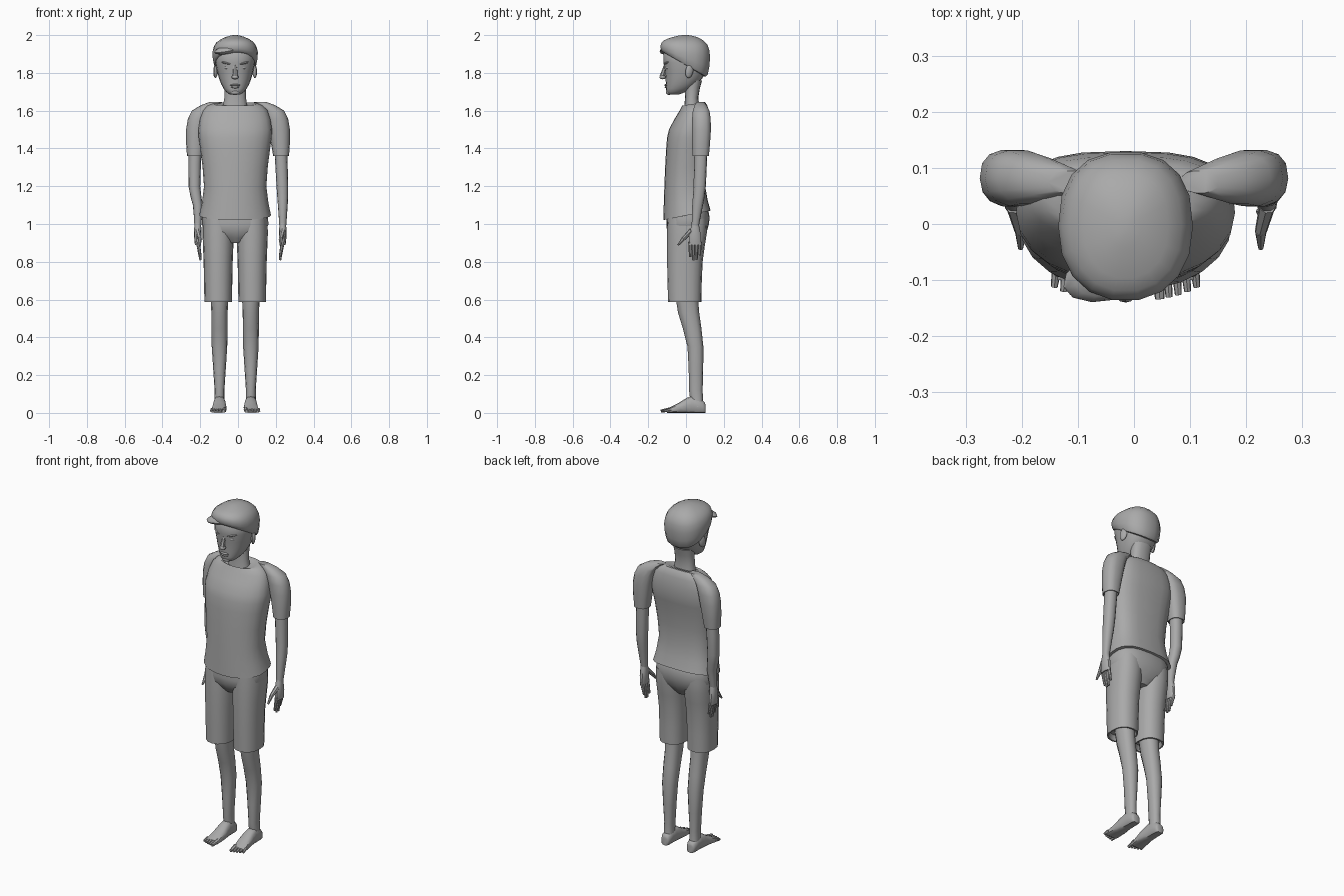
import bpy, bmesh, math
from mathutils import Vector, Matrix

cube = bpy.data.objects.get("Cube")
if cube:
    bpy.data.objects.remove(cube, do_unlink=True)

colour = (0.4, 0.4, 0.4, 1)
grey = bpy.data.materials.new("plain grey")
grey.use_nodes = True
grey.diffuse_color = colour
grey.node_tree.nodes["Principled BSDF"].inputs["Base Color"].default_value = colour
middle = -.015        # the body stands slightly off centre
parts = []


def finish(name, bm, placement=Matrix()):
    bm.transform(placement)
    bmesh.ops.recalc_face_normals(bm, faces=bm.faces)
    mesh = bpy.data.meshes.new(name)
    bm.to_mesh(mesh)
    bm.free()
    mesh.materials.append(grey)
    part = bpy.data.objects.new(name, mesh)
    bpy.context.collection.objects.link(part)
    parts.append(part)


def fill_between(rings):
    """Add a smoothly curved ring halfway between each pair of rings."""
    rings = [Vector(ring) for ring in rings]
    padded = [rings[0], *rings, rings[-1]]
    result = []
    for before, low, high, after in zip(padded, padded[1:], padded[2:], padded[3:]):
        result += [low, (low + high) / 2 + (low + high - before - after) / 16]
    return result + [rings[-1]]


def rounded(value, squareness):
    return math.copysign(abs(value) ** (2 / squareness), value)


def loft(name, rings, x=middle, sides=16, front=2.2, back=2.4, hem=False, placement=Matrix()):
    """Skin rings of (height, sideways shift, half width, front y, back y, tilt)."""
    bm = bmesh.new()
    rings = fill_between(rings)
    sizes = [(ring, 1, 0) for ring in rings]
    if hem:               # fold the open bottom edge inwards
        sizes = [(rings[0], .8, .03), (rings[0], .9, 0)] + sizes
    loops = []
    for (z, shift, half_width, y_front, y_back, tilt), scale, lift in sizes:
        depth, centre = (y_back - y_front) / 2, (y_back + y_front) / 2
        loop = []
        for step in range(sides):
            angle = math.tau * step / sides
            squareness = back if math.sin(angle) > 0 else front
            across = scale * half_width * rounded(math.cos(angle), squareness)
            along = centre + scale * depth * rounded(math.sin(angle), squareness)
            loop.append(bm.verts.new((x + shift + across, along, z + lift + tilt * along)))
        loops.append(loop)
    for low, high in zip(loops, loops[1:]):
        for step in range(sides):
            following = (step + 1) % sides
            bm.faces.new((low[step], low[following], high[following], high[step]))
    bm.faces.new(loops[0])
    bm.faces.new(loops[-1])
    finish(name, bm, placement)


def blob(name, location, size, pitch=0, roll=0, yaw=0):
    """Stretched and turned ball."""
    bm = bmesh.new()
    bmesh.ops.create_uvsphere(bm, u_segments=12, v_segments=8, radius=1)
    turn = Matrix.Rotation(yaw, 4, "Z") @ Matrix.Rotation(roll, 4, "Y") @ Matrix.Rotation(pitch, 4, "X")
    finish(name, bm, Matrix.Translation(location) @ turn @ Matrix.Diagonal((*size, 1)))


def taper(name, start, end, thick, thin):
    """Tapered finger, toe or nose from start to end."""
    start, end = Vector(start), Vector(end)
    bm = bmesh.new()
    bmesh.ops.create_cone(bm, cap_ends=True, segments=7, radius1=thick, radius2=thin, depth=(end - start).length)
    turn = (end - start).to_track_quat("Z", "Y").to_matrix().to_4x4()
    finish(name, bm, Matrix.Translation((start + end) / 2) @ turn)


# Shirt body, hanging lower in front, with a sloping neckline
loft("shirt", [
    (1.045, 0, .19, -.12, .13, .2), (1.2, 0, .165, -.115, .1, .1), (1.4, 0, .185, -.105, .113, 0),
    (1.5, 0, .195, -.09, .13, 0), (1.6, 0, .17, -.035, .12, .05), (1.63, 0, .12, -.02, .1, .15),
    (1.62, 0, .08, -.02, .08, .25)], sides=24, front=2.1, back=2.9, hem=True)

# Neck, head and hair
loft("neck", [(1.57, 0, .075, -.015, .08, 0), (1.67, 0, .057, -.005, .065, 0), (1.76, 0, .06, -.01, .085, 0)])
loft("head", [
    (1.685, 0, .025, -.09, -.04, 0), (1.7, 0, .048, -.104, 0, 0), (1.74, 0, .074, -.106, .06, 0),
    (1.81, 0, .096, -.112, .108, 0), (1.9, 0, .107, -.12, .117, 0), (1.97, 0, .06, -.07, .07, 0)], sides=20)
loft("hair", [
    (1.84, 0, .104, -.116, .1, -.6), (1.85, 0, .114, -.13, .117, -.5), (1.91, 0, .12, -.137, .129, -.25),
    (1.96, 0, .1, -.12, .115, -.1), (1.99, 0, .05, -.07, .06, 0), (2, 0, .01, -.02, .01, 0)], sides=18)
blob("swept_fringe", (middle - .03, -.092, 1.925), (.085, .045, .022), pitch=.15, roll=-.2, yaw=.25)

# Face
taper("nose_bridge", (middle, -.106, 1.845), (middle, -.126, 1.78), .009, .014)
blob("nose_tip", (middle, -.123, 1.777), (.019, .017, .011))
blob("upper_lip", (middle, -.104, 1.735), (.027, .011, .006))
blob("lower_lip", (middle, -.102, 1.725), (.022, .011, .007))
blob("chin", (middle, -.09, 1.697), (.026, .016, .014))

# Shorts seat
loft("shorts_seat", [
    (.9, 0, .04, -.06, .07, 0), (.96, 0, .16, -.1, .11, 0), (1.03, 0, .175, -.103, .125, 0),
    (1.08, 0, .17, -.1, .115, 0)], sides=20, front=2.6, back=2.6)

for way, side in ((-1, "right"), (1, "left")):
    # Paired features of the face
    blob(side + "_eye", (middle + way * .042, -.095, 1.828), (.02, .012, .009), yaw=way * .3)
    blob(side + "_brow", (middle + way * .045, -.1, 1.852), (.03, .013, .007), roll=-way * .2, yaw=way * .35)
    blob(side + "_ear", (middle + way * .103, .018, 1.81), (.011, .022, .038), pitch=-.2, yaw=way * .35)

    # Sleeve, rounded over the shoulder
    loft(side + "_sleeve", [
        (1.36, 0, .042, .033, .122, 0), (1.5, -way * .01, .057, .03, .133, 0), (1.6, -way * .04, .056, .035, .125, 0),
        (1.645, -way * .11, .035, .055, .095, 0)], x=way * .228, sides=14, back=2.6, hem=True)

    # Arm, drifting to one side at the wrist
    hand = way * .225 + .012
    loft(side + "_arm", [
        (1.42, -.012, .034, .045, .114, 0), (1.2, way * .008 - .01, .031, .04, .105, 0),
        (1.1, 0, .026, .033, .09, 0), (.99, 0, .018, .03, .068, 0)], x=hand, sides=12)

    # Hand, palm facing the thigh
    loft(side + "_palm", [(1.01, 0, .017, .032, .066, 0), (.94, 0, .02, .015, .08, 0),
                          (.89, 0, .015, .014, .082, 0)], x=hand, sides=10)
    for count, tip in enumerate((.825, .808, .81, .835)):
        y = .022 + count * .017
        taper(f"{side}_finger_{count + 1}", (hand, y, .905), (hand - way * .014, y, tip), .011, .006)
    knuckle = Vector((hand - way * .011, -.013, .922))
    taper(side + "_thumb", (hand, .03, .965), knuckle, .015, .011)
    taper(side + "_thumb_tip", knuckle, knuckle + Vector((0, -.03, -.035)), .011, .005)

    # Shorts leg
    loft(side + "_shorts_leg", [
        (.588, 0, .073, -.095, .081, 0), (.8, 0, .077, -.1, .088, 0), (.95, 0, .083, -.1, .11, 0),
        (1.03, 0, .08, -.098, .112, 0)], x=middle + way * .09, hem=True)

    # Leg from ankle to thigh
    ankle = middle + way * .083
    loft(side + "_leg", [
        (.03, 0, .03, .03, .093, 0), (.12, 0, .026, .016, .088, 0), (.35, 0, .041, .008, .092, 0),
        (.53, 0, .043, -.042, .07, 0), (.66, 0, .05, -.06, .06, 0)], x=ankle, sides=12)

    # Foot, skinned from heel to ball and laid flat
    lay_flat = Matrix(((1, 0, 0, 0), (0, 0, -1, 0), (0, 1, 0, 0), (0, 0, 0, 1)))
    loft(side + "_foot", [
        (-.103, 0, .018, 0, .045, 0), (-.09, 0, .028, 0, .065, 0), (-.03, 0, .031, 0, .09, 0),
        (.03, 0, .038, 0, .058, 0), (.1, way * .006, .04, 0, .022, 0)],
        x=ankle, sides=12, front=3.5, placement=lay_flat)
    for count, reach in enumerate((.133, .13, .126, .12, .112)):
        x = ankle + way * (count * .0165 - .026)
        thick = .009 if count else .0125
        taper(f"{side}_toe_{count + 1}", (x, -.08, .018), (x + way * .004, -reach, .009), thick, thick * .7)

# Smooth shading with sharp hems
bpy.ops.object.select_all(action="DESELECT")
for part in parts:
    part.select_set(True)
bpy.context.view_layer.objects.active = parts[0]
bpy.ops.object.shade_smooth_by_angle(angle=math.radians(40))
